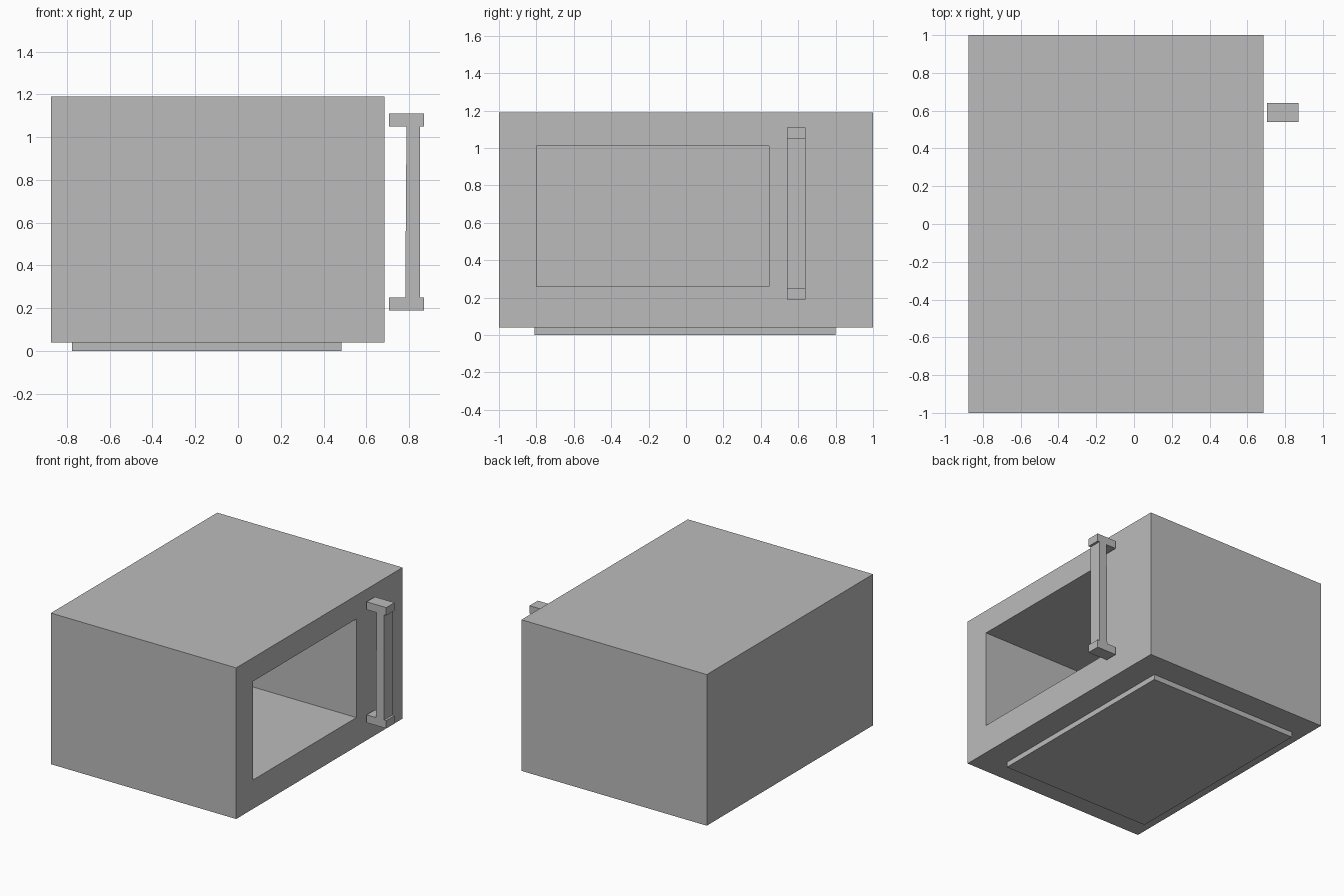
import bpy
from mathutils import Vector

default = bpy.data.objects.get("Cube")
if default:
    bpy.data.objects.remove(default, do_unlink=True)

# Single grey finish
grey = bpy.data.materials.new("plain_grey")
grey.use_nodes = True
color = (0.5, 0.5, 0.5, 1)
grey.diffuse_color = color
grey.node_tree.nodes["Principled BSDF"].inputs["Base Color"].default_value = color


def box(name, low, high):
    """Box spanning two opposite corners."""
    low, high = Vector(low), Vector(high)
    bpy.ops.mesh.primitive_cube_add(size=1, location=(low + high) / 2)
    obj = bpy.context.object
    obj.name = obj.data.name = name
    for v in obj.data.vertices:
        v.co *= high - low
    obj.data.materials.append(grey)
    return obj


# Oven body with a cooking cavity open toward +x
body = box("oven_body", (-0.875, -1, 0.04), (0.685, 1, 1.19))
cutter = box("cavity_cutter", (-0.68, -0.8, 0.26), (0.8, 0.445, 1.01))
cutter.hide_render = True
cut = body.modifiers.new("cavity", "BOOLEAN")
cut.operation = "DIFFERENCE"
cut.solver = "EXACT"
cut.object = cutter
bpy.context.view_layer.objects.active = body
bpy.ops.object.modifier_apply(modifier=cut.name)
bpy.data.objects.remove(cutter, do_unlink=True)

# Plinth under the body
box("base_plate", (-0.775, -0.81, 0), (0.485, 0.8, 0.04))

# Door handle: two end blocks joined by a slightly tapered bar
for name, z in (("handle_lower_block", 0.19), ("handle_upper_block", 1.05)):
    box(name, (0.705, 0.54, z), (0.87, 0.64, z + 0.06))
bar = box("handle_bar", (0.782, 0.54, 0.25), (0.852, 0.64, 1.05))
for v in bar.data.vertices:
    if v.co.x < 0 and v.co.z > 0:
        v.co.x += 0.006
